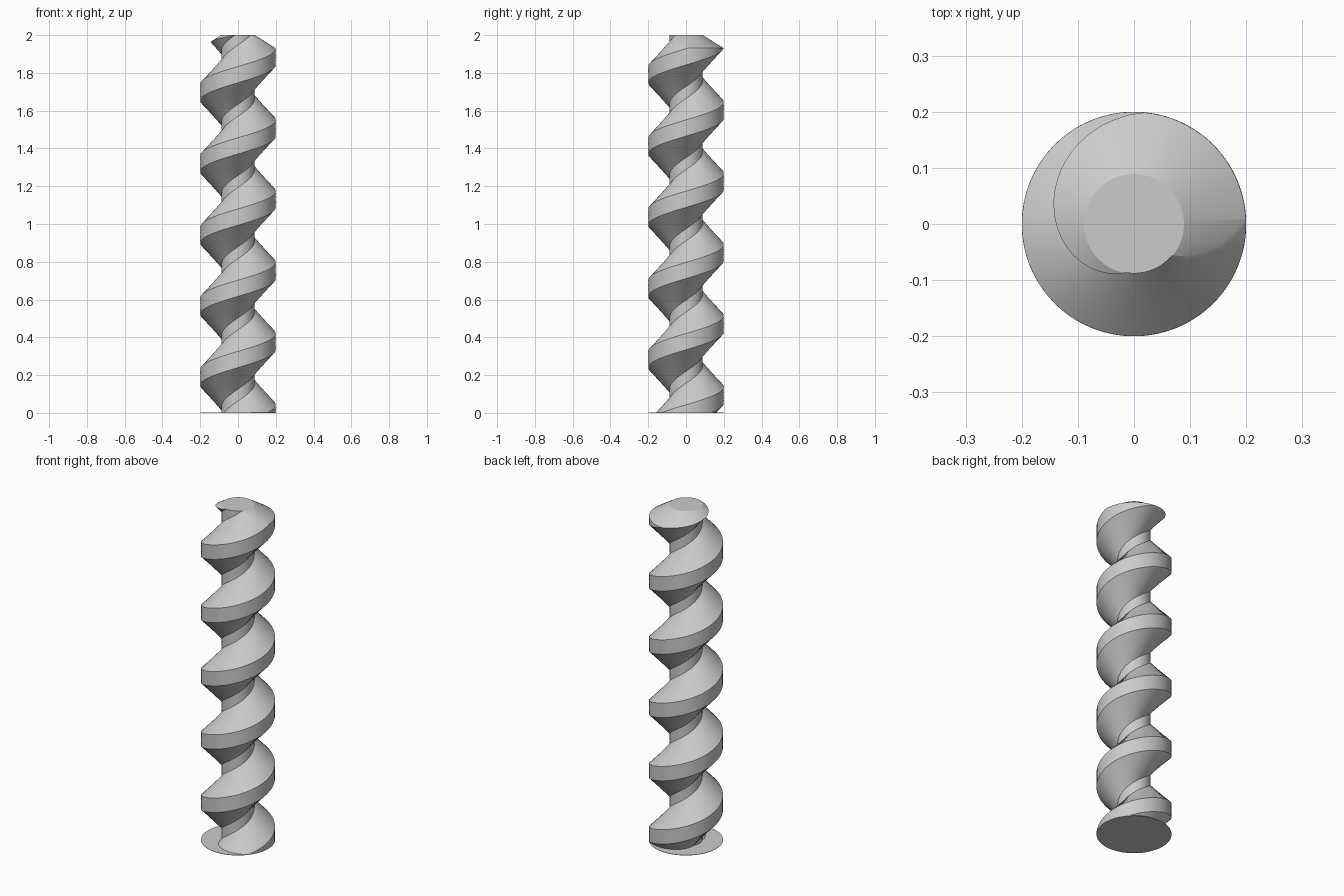
import bpy, bmesh, math

cube = bpy.data.objects.get("Cube")
if cube:
    bpy.data.objects.remove(cube, do_unlink=True)

HEIGHT, PITCH = 2.0, 0.377
CREST_R, ROOT_R = 0.2, 0.088
CREST_HALF = 0.043      # half the crest width along the axis
FLANK_END = 0.157       # axial distance from crest middle to root
RINGS = 300

grey = bpy.data.materials.new("light grey")
grey.use_nodes = True
colour = (0.6, 0.6, 0.6, 1.0)
grey.diffuse_color = colour
grey.node_tree.nodes["Principled BSDF"].inputs["Base Color"].default_value = colour


def make_object(name, bm):
    bmesh.ops.recalc_face_normals(bm, faces=bm.faces)
    mesh = bpy.data.meshes.new(name)
    bm.to_mesh(mesh)
    bm.free()
    mesh.materials.append(grey)
    obj = bpy.data.objects.new(name, mesh)
    bpy.context.collection.objects.link(obj)
    return obj


def loft(rings):
    """Closed solid through rings of (x, y, z) points."""
    bm = bmesh.new()
    rows = [[bm.verts.new(p) for p in ring] for ring in rings]
    n = len(rows[0])
    for low, high in zip(rows, rows[1:]):
        for i in range(n):
            j = (i + 1) % n
            bm.faces.new((low[i], low[j], high[j], high[i]))
    bm.faces.new(rows[0][::-1])
    bm.faces.new(rows[-1])
    return bm


def ring(radius, z, sides=128):
    return [(radius * math.cos(math.tau * i / sides),
             radius * math.sin(math.tau * i / sides), z) for i in range(sides)]


# Cross-section of the thread: crest, falling flank, root, rising flank
corners = [(-CREST_HALF, CREST_R), (CREST_HALF, CREST_R), (FLANK_END, ROOT_R),
           (PITCH - FLANK_END, ROOT_R), (PITCH - CREST_HALF, CREST_R)]
section = []
for (u0, r0), (u1, r1), steps in zip(corners, corners[1:], (18, 20, 12, 20)):
    for k in range(steps):
        t = k / steps
        section.append((math.tau * (u0 + (u1 - u0) * t) / PITCH, r0 + (r1 - r0) * t))

# Screw: the section twisted steadily upward
rings = []
for k in range(RINGS + 1):
    z = HEIGHT * k / RINGS
    turn = math.tau * z / PITCH
    rings.append([(r * math.cos(a + turn), r * math.sin(a + turn), z) for a, r in section])
screw = make_object("screw_thread", loft(rings))

# Conical chamfer at the top end
slope = 0.07 / (CREST_R - ROOT_R)
blank = make_object("chamfer_cutter", loft([
    ring(0.3, -0.1), ring(0.3, HEIGHT - slope * (0.3 - ROOT_R)),
    ring(ROOT_R + 0.001, HEIGHT), ]))
blank.hide_render = True
cut = screw.modifiers.new("chamfer", 'BOOLEAN')
cut.operation = 'INTERSECT'
cut.solver = 'EXACT'
cut.object = blank
bpy.context.view_layer.objects.active = screw
bpy.ops.object.modifier_apply(modifier=cut.name)
bpy.data.objects.remove(blank, do_unlink=True)

# Thin base disc
disc = make_object("base_disc", loft([ring(CREST_R, 0), ring(CREST_R, 0.002)]))

for obj in (screw, disc):
    bpy.ops.object.select_all(action='DESELECT')
    obj.select_set(True)
    bpy.context.view_layer.objects.active = obj
    bpy.ops.object.shade_smooth_by_angle(angle=math.radians(25))
